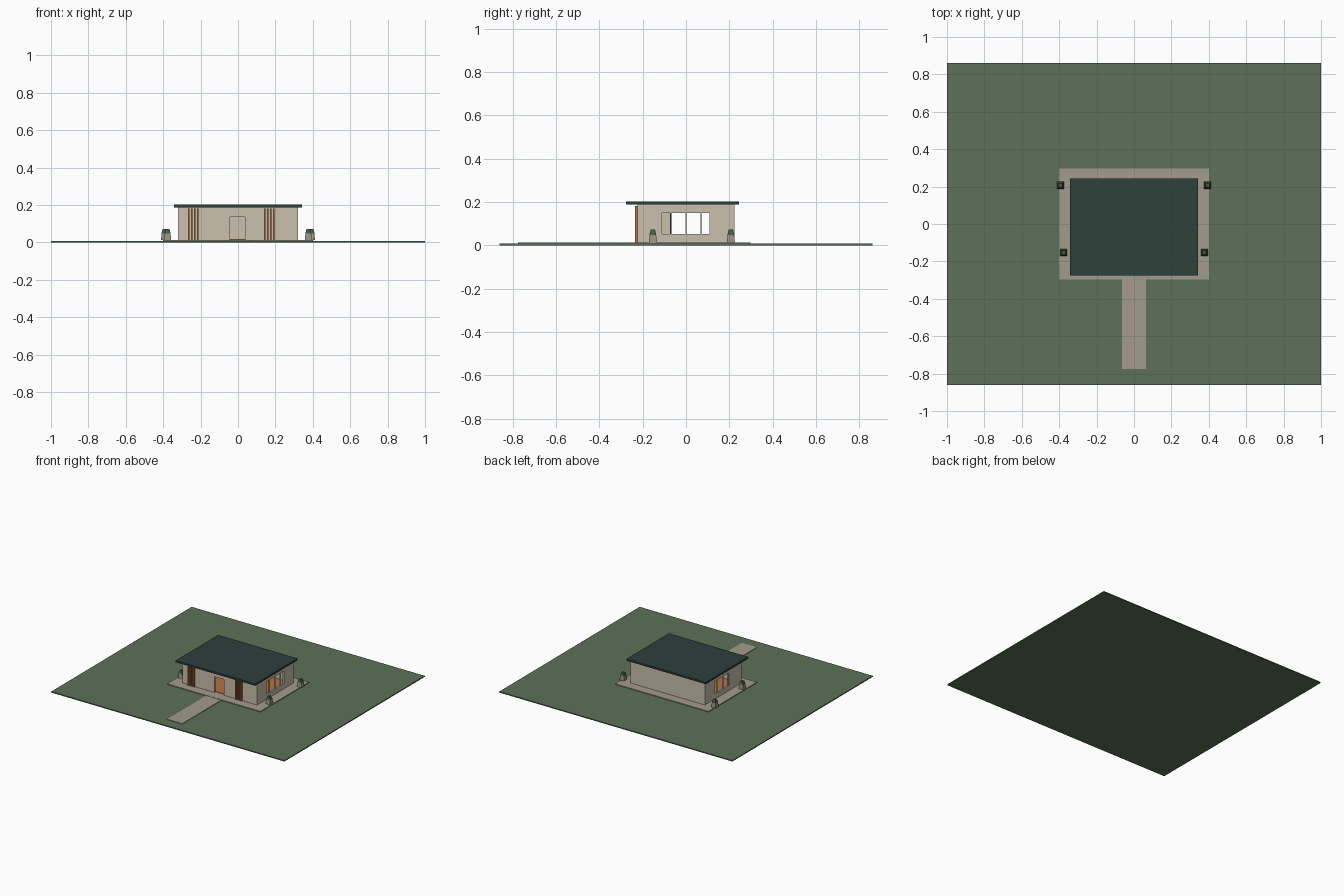
import bpy
import bmesh
from mathutils import Matrix, Vector

cube = bpy.data.objects.get("Cube")
if cube:
    bpy.data.objects.remove(cube, do_unlink=True)


def material(name, rgb):
    m = bpy.data.materials.new(name)
    m.use_nodes = True
    m.diffuse_color = (*rgb, 1)
    bsdf = m.node_tree.nodes["Principled BSDF"]
    bsdf.inputs["Base Color"].default_value = (*rgb, 1)
    bsdf.inputs["Roughness"].default_value = 0.8
    return m


GRASS = material("grass green", (0.11, 0.165, 0.10))
PAVING = material("paving stone", (0.37, 0.33, 0.265))
PLASTER = material("cream plaster", (0.59, 0.53, 0.42))
ROOF = material("dark teal roof", (0.026, 0.052, 0.043))
WOOD = material("warm wood", (0.45, 0.17, 0.06))
FRAME = material("pale frame", (0.8, 0.8, 0.82))
LEAF = material("leaf green", (0.06, 0.11, 0.055))
POT = material("pot stone", (0.32, 0.29, 0.22))


def add_object(name, bm, mat):
    mesh = bpy.data.meshes.new(name)
    bm.to_mesh(mesh)
    bm.free()
    mesh.materials.append(mat)
    ob = bpy.data.objects.new(name, mesh)
    bpy.context.collection.objects.link(ob)
    return ob


def boxes(name, mat, *spans):
    """One object from boxes, each given as x, y and z ranges."""
    bm = bmesh.new()
    for span in spans:
        mid = Vector([(a + b) / 2 for a, b in span])
        size = Vector([b - a for a, b in span])
        matrix = Matrix.Translation(mid) @ Matrix.Diagonal((*size, 1))
        bmesh.ops.create_cube(bm, size=1, matrix=matrix)
    return add_object(name, bm, mat)


def frustum(name, mat, x, y, z, height, bottom, top):
    """Square tapered block with given bottom and top widths."""
    bm = bmesh.new()
    bmesh.ops.create_cube(bm, size=1)
    for v in bm.verts:
        w = top if v.co.z > 0 else bottom
        v.co = (x + v.co.x * w, y + v.co.y * w, z + (v.co.z + 0.5) * height)
    return add_object(name, bm, mat)


def wall(name, along, across, opening=None):
    """Spans of a wall running along one axis, with an optional opening."""
    full = (BASE, TOP)
    if not opening:
        parts = [(along, full)]
    else:
        (a, b), (low, high) = opening
        parts = [((along[0], a), full), ((b, along[1]), full),
                 ((a, b), (high, TOP))]
        if low > BASE:
            parts.append(((a, b), (BASE, low)))
    if "side" in name:
        spans = [(across, run, z) for run, z in parts]
    else:
        spans = [(run, across, z) for run, z in parts]
    return boxes(name, PLASTER, *spans)


# Ground, terrace and path
LAWN, BASE, TOP = 0.008, 0.014, 0.188
boxes("lawn", GRASS, ((-1, 1), (-0.86, 0.86), (0, LAWN)))
boxes("terrace", PAVING, ((-0.4, 0.4), (-0.297, 0.297), (LAWN, BASE)))
boxes("path", PAVING, ((-0.065, 0.065), (-0.775, -0.297), (LAWN, BASE - 0.002)))

# Hollow house with open doorway and side windows
X, Y, T = 0.32, 0.225, 0.012
SILL, HEAD = 0.052, 0.15
boxes("wood_floor", WOOD, ((-X + T, X - T), (-Y + T, Y - T), (BASE, BASE + 0.003)))
wall("front_wall", (-X, X), (-Y, -Y + T), ((-0.042, 0.038), (BASE, 0.137)))
wall("back_wall", (-X, X), (Y - T, Y))
wall("left_side_wall", (-Y + T, Y - T), (X - T, X), ((-0.11, 0.108), (SILL, HEAD)))
wall("right_side_wall", (-Y + T, Y - T), (-X, -X + T), ((-0.07, 0.11), (SILL, HEAD)))

# Window posts
for side, x in (("left", X - T / 2), ("right", -X + T / 2)):
    boxes(side + "_dark_window_post", ROOF,
          ((x - 0.003, x + 0.003), (-0.073, -0.067), (SILL, HEAD)))
    boxes(side + "_window_posts", FRAME,
          *[((x - 0.004, x + 0.004), (y - 0.003, y + 0.003), (SILL, HEAD))
            for y in (0, 0.07)])

# Flat overhanging roof
boxes("roof", ROOF, ((-0.341, 0.341), (-0.276, 0.244), (TOP, 0.202)))

# Upright slats on the front
for side, start in (("left", 0.139), ("right", -0.268)):
    boxes(side + "_front_slats", WOOD,
          *[((start + i * 0.016, start + i * 0.016 + 0.009),
             (-Y - 0.01, -Y), (BASE, 0.182)) for i in range(4)])

# Planters at the terrace corners
for side, s in (("left", 1), ("right", -1)):
    for place, x, y in (("front", 0.376, -0.153), ("back", 0.393, 0.207)):
        label = f"{side}_{place}_"
        frustum(label + "pot", POT, s * x, y, BASE, 0.034, 0.038, 0.03)
        frustum(label + "shrub", LEAF, s * x, y, BASE + 0.034, 0.024, 0.032, 0.02)
